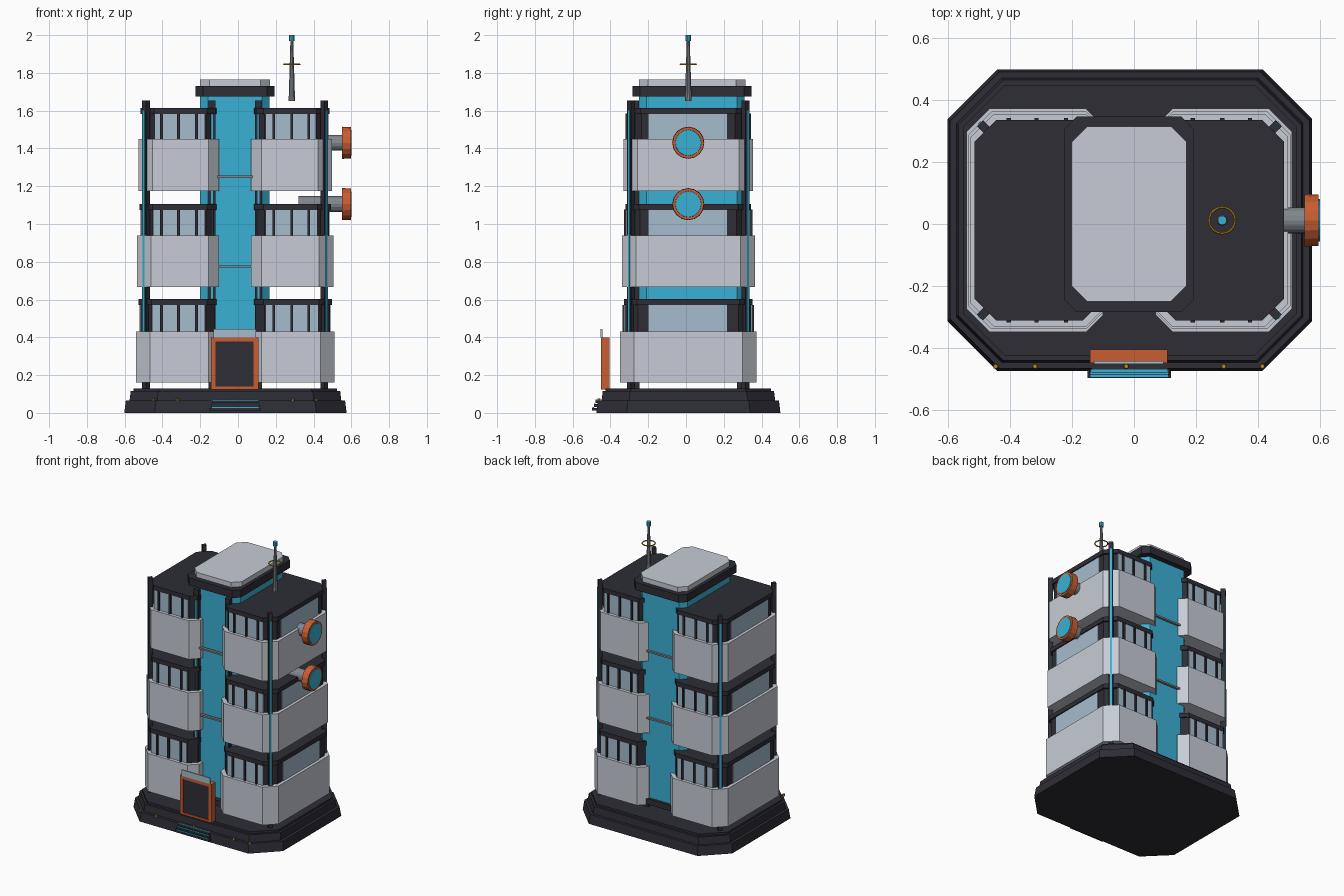
import bpy, bmesh, math
from mathutils import Matrix

if "Cube" in bpy.data.objects:
    bpy.data.objects.remove(bpy.data.objects["Cube"])

CX, CY = -0.015, 0.012   # plan centre of the building


def mat(name, r, g, b):
    m = bpy.data.materials.new(name)
    m.diffuse_color = (r, g, b, 1)
    m.use_nodes = True
    m.node_tree.nodes["Principled BSDF"].inputs["Base Color"].default_value = m.diffuse_color
    return m


DARK = mat("charcoal", 0.026, 0.026, 0.036)
GREY = mat("light grey panel", 0.57, 0.60, 0.66)
TEAL = mat("teal glass", 0.042, 0.44, 0.66)
PALE = mat("pale blue window", 0.38, 0.50, 0.61)
ORANGE = mat("orange", 0.58, 0.11, 0.03)
STEEL = mat("steel grey", 0.22, 0.24, 0.27)
GOLD = mat("gold", 0.5, 0.27, 0.01)


def add(name, bm, material):
    bmesh.ops.recalc_face_normals(bm, faces=bm.faces)
    me = bpy.data.meshes.new(name)
    bm.to_mesh(me)
    bm.free()
    me.materials.append(material)
    ob = bpy.data.objects.new(name, me)
    bpy.context.collection.objects.link(ob)
    return ob


def prism(name, x0, x1, y0, y1, z0, z1, cl, cr, material, taper=0.0):
    """Chamfered block; cl / cr are the corner cuts on the left / right, taper insets the top."""
    bm = bmesh.new()
    rings = []
    for z, t in ((z0, 0), (z1, taper)):
        a, b, c, d = x0 + t, x1 - t, y0 + t, y1 - t
        pts = [(a + cl, c), (b - cr, c), (b, c + cr), (b, d - cr),
               (b - cr, d), (a + cl, d), (a, d - cl), (a, c + cl)]
        rings.append([bm.verts.new((x, y, z)) for x, y in pts])
    lo, hi = rings
    bm.faces.new(lo)
    bm.faces.new(hi)
    for i in range(8):
        j = (i + 1) % 8
        bm.faces.new((lo[i], lo[j], hi[j], hi[i]))
    return add(name, bm, material)


def box(name, x0, x1, y0, y1, z0, z1, material, turn=0.0):
    bm = bmesh.new()
    m = (Matrix.Translation(((x0 + x1) / 2, (y0 + y1) / 2, (z0 + z1) / 2))
         @ Matrix.Rotation(turn, 4, 'Z') @ Matrix.Diagonal((x1 - x0, y1 - y0, z1 - z0, 1)))
    bmesh.ops.create_cube(bm, size=1, matrix=m)
    return add(name, bm, material)


def rod(name, centre, r0, r1, length, material, sides=16, along_x=False):
    bm = bmesh.new()
    m = Matrix.Translation(centre)
    if along_x:
        m = m @ Matrix.Rotation(math.pi / 2, 4, 'Y')
    bmesh.ops.create_cone(bm, cap_ends=True, segments=sides, radius1=r0, radius2=r1,
                          depth=length, matrix=m)
    return add(name, bm, material)


# Stepped base
for i, (inset, z0, z1, tp) in enumerate(((0, 0, 0.065, 0.008), (0.028, 0.065, 0.115, 0.006),
                                         (0.05, 0.115, 0.13, 0.0))):
    prism(f"base_tier_{i + 1}", -0.602 + inset, 0.575 - inset, -0.475 + inset, 0.5 - inset,
          z0, z1, 0.16 - inset * 0.5, 0.16 - inset * 0.5, DARK, tp)

# Central glass core, sill and caps
prism("core_glass", -0.2, 0.167, -0.25, 0.31, 0.2, 1.675, 0.04, 0.04, TEAL)
prism("core_sill", -0.17, 0.14, -0.285, 0.33, 0.165, 0.205, 0.04, 0.04, DARK)
prism("core_cap_dark", -0.225, 0.193, -0.284, 0.347, 1.675, 1.73, 0.04, 0.04, DARK)
prism("core_cap_grey", -0.202, 0.17, -0.25, 0.315, 1.73, 1.765, 0.05, 0.05, GREY)
for z in (0.775, 1.25):
    for y in (-0.275, 0.315):
        box("core_cross_bar", CX - 0.105, CX + 0.1, y - 0.01, y + 0.01, z - 0.006, z + 0.006, STEEL)

# Three storeys of wings, left and right of the core
# (band bottom, band top, roof top, outer x offset, half depth)
FLOORS = ((0.16, 0.43, 0.602, 0.526, 0.361),
          (0.667, 0.94, 1.107, 0.520, 0.352),
          (1.175, 1.45, 1.615, 0.513, 0.344))


def wing_block(name, s, inner, outer, hd, z0, z1, c_in, c_out, material):
    x0, x1 = sorted((CX + s * inner, CX + s * outer))
    cl, cr = (c_in, c_out) if s > 0 else (c_out, c_in)
    prism(name, x0, x1, CY - hd, CY + hd, z0, z1, cl, cr, material)


for n, (zb, zt, zr, ox, hd) in enumerate(FLOORS, 1):
    for s, side in ((-1, "left"), (1, "right")):
        tag = f"{side}_{n}"
        wing_block(f"wing_band_{tag}", s, 0.085, ox, hd, zb, zt, 0.055, 0.075, GREY)
        wing_block(f"wing_body_{tag}", s, 0.105, ox - 0.024, hd - 0.026, zt, zr - 0.03,
                   0.05, 0.07, DARK)
        wing_block(f"wing_roof_{tag}", s, 0.1, ox - 0.013, hd - 0.02, zr - 0.032, zr,
                   0.05, 0.07, DARK)
        # Window plates and mullions, front and back
        for f in (-1, 1):
            y = CY + f * (hd - 0.026)
            xa, xb = sorted((CX + s * 0.162, CX + s * (ox - 0.085)))
            box(f"window_{tag}", xa, xb, y - 0.004, y + 0.004, zt, zr - 0.032, PALE)
            for off in (0.205, 0.3, 0.39):
                xm = CX + s * off
                box(f"mullion_{tag}", xm - 0.007, xm + 0.007, y - 0.013, y + 0.013,
                    zt, zr - 0.03, DARK)
        # End window
        xe = CX + s * (ox - 0.024)
        box(f"end_window_{tag}", xe - 0.004, xe + 0.004, CY - 0.21, CY + 0.205,
            zt, zr - 0.032, PALE)

# Corner posts and core posts with glowing strips
for sx in (-1, 1):
    for sy in (-1, 1):
        x, y = CX + sx * 0.472, CY + sy * 0.303
        turn = math.atan2(sy, sx)
        box("corner_post", x - 0.015, x + 0.015, y - 0.014, y + 0.014, 0.125, 1.655, DARK, turn)
        xs, ys = x + sx * 0.011, y + sy * 0.011
        box("corner_strip", xs - 0.003, xs + 0.003, ys - 0.006, ys + 0.006, 0.2, 1.6, TEAL, turn)
        x, y = CX + sx * 0.123, CY + sy * 0.272
        box("core_post", x - 0.019, x + 0.019, y - 0.015, y + 0.015, 0.125, 1.655, DARK)
        y += sy * 0.015
        box("core_strip", x - 0.005, x + 0.005, y - 0.003, y + 0.003, 0.2, 1.6, TEAL)

# Entrance: frame, door panel, canopy glass
for xa, xb, za, zb in ((-0.143, -0.118, 0.125, 0.4), (0.083, 0.108, 0.125, 0.4),
                       (-0.118, 0.083, 0.378, 0.4), (-0.118, 0.083, 0.125, 0.14)):
    box("door_frame", xa, xb, -0.45, -0.405, za, zb, ORANGE)
box("door_panel", -0.118, 0.083, -0.443, -0.41, 0.14, 0.378, DARK)
box("door_sign_panel", -0.13, 0.095, -0.452, -0.443, 0.4, 0.443, PALE)

# Front steps with light lines
for i, (y, z) in enumerate(((-0.497, 0.012), (-0.488, 0.032), (-0.48, 0.052))):
    box(f"step_{i + 1}", -0.15 + i * 0.006, 0.12 - i * 0.006, y, -0.44, z, z + 0.014, DARK)
    box("step_light", -0.14, 0.11, y + 0.002, y + 0.009, z + 0.014, z + 0.018, TEAL)

# Gold lamps along the front edge
for x in (-0.447, -0.32, -0.025, 0.29, 0.415):
    rod("front_lamp", (x, -0.46, 0.07), 0.009, 0.007, 0.014, GOLD, 8)

# Two side dishes on stems
for z in (1.43, 1.105):
    rod("dish_stem", (0.44, CY, z), 0.042, 0.042, 0.24, STEEL, 16, True)
    rod("dish_rim", (0.574, CY, z), 0.085, 0.083, 0.046, ORANGE, 16, True)
    rod("dish_face", (0.597, CY, z), 0.07, 0.068, 0.008, TEAL, 16, True)

# Roof antenna
AX, AY = 0.285, CY
rod("antenna_mast", (AX, AY, 1.81), 0.018, 0.008, 0.32, STEEL, 10)
rod("antenna_tip", (AX, AY, 1.985), 0.015, 0.015, 0.03, TEAL, 10)
bpy.ops.mesh.primitive_torus_add(location=(AX, AY, 1.845), major_radius=0.042, minor_radius=0.004,
                                 major_segments=24, minor_segments=6)
ring = bpy.context.object
ring.name = "antenna_ring"
ring.data.materials.append(GOLD)
